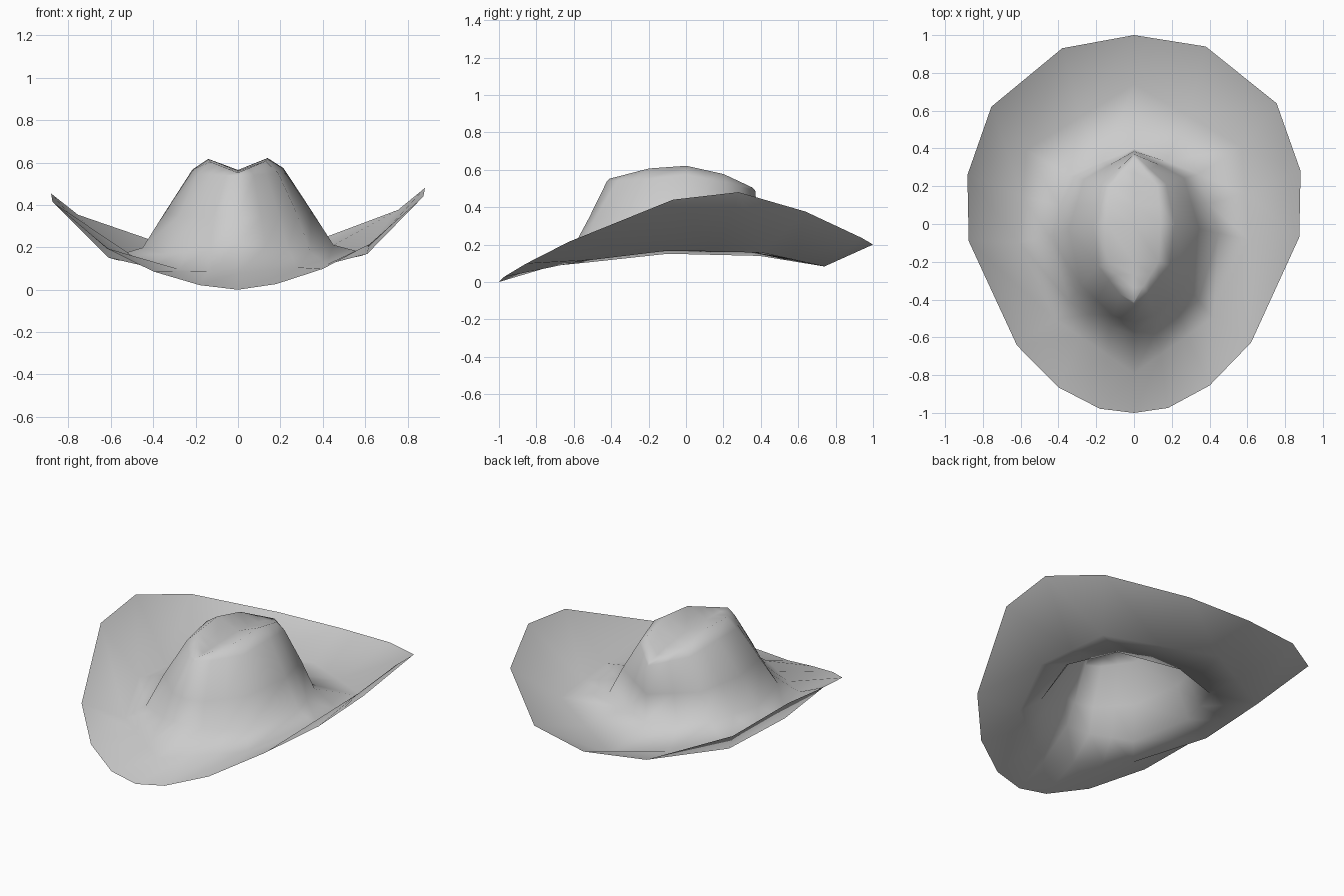
import bpy
import bmesh
from mathutils import Vector

cube = bpy.data.objects.get("Cube")
if cube:
    bpy.data.objects.remove(cube)

# Felt colour
felt = bpy.data.materials.new("grey_felt")
felt.use_nodes = True
colour = (0.6, 0.6, 0.6, 1)
felt.diffuse_color = colour
felt.node_tree.nodes["Principled BSDF"].inputs["Base Color"].default_value = colour


def fill(keys, steps=(1, 2, 1, 2, 2)):
    """Subdivide key points, front to back, into a nine point half ring."""
    points = [Vector(keys[0])]
    for a, b, count in zip(keys, keys[1:], steps):
        points += [Vector(a).lerp(Vector(b), i / count) for i in range(1, count + 1)]
    return points


def full_ring(half):
    """Mirror a half ring to the other side, with a slight lean and twist."""
    mirrored = [Vector((-p.x, p.y, p.z)) for p in half[-2:0:-1]]
    return [p + Vector((0, 0.012 * p.x, 0.015 * p.x)) for p in half + mirrored]


def build_sheet(name, halves):
    """Skin neighbouring rings with faces, from the outer ring inwards."""
    bm = bmesh.new()
    rings = [[bm.verts.new(p) for p in full_ring(half)] for half in halves]
    for outer, inner in zip(rings, rings[1:]):
        for i in range(len(outer)):
            j = (i + 1) % len(outer)
            bm.faces.new((outer[i], outer[j], inner[j], inner[i]))
    bmesh.ops.remove_doubles(bm, verts=bm.verts[:], dist=0.001)
    bmesh.ops.dissolve_degenerate(bm, edges=bm.edges[:], dist=0.0005)
    mesh = bpy.data.meshes.new(name)
    bm.to_mesh(mesh)
    bm.free()
    mesh.materials.append(felt)
    for face in mesh.polygons:
        face.use_smooth = True
    obj = bpy.data.objects.new(name, mesh)
    bpy.context.collection.objects.link(obj)
    return obj


# Brim edge, curled up at the sides
rim = [Vector(p) for p in (
    (0, -1, 0), (0.18, -0.976, 0.024), (0.4, -0.86, 0.092),
    (0.62, -0.635, 0.205), (0.875, -0.08, 0.427), (0.882, 0.27, 0.467),
    (0.755, 0.63, 0.365), (0.38, 0.935, 0.23), (0, 1, 0.2))]

# Lowest line of the brim
fold = fill([(0, -0.79, 0.078), (0.42, -0.5, 0.113), (0.61, -0.09, 0.16),
             (0.57, 0.4, 0.148), (0, 0.74, 0.083)], (3, 1, 2, 2))

# Foot of the crown
base = fill([(0, -0.585, 0.22), (0.13, -0.54, 0.2), (0.34, -0.41, 0.175),
             (0.45, -0.055, 0.205), (0.34, 0.26, 0.19), (0, 0.4, 0.15)])

# Middle of the crown wall
wall = fill([(0, -0.52, 0.34), (0.11, -0.485, 0.34), (0.28, -0.32, 0.35),
             (0.345, -0.03, 0.37), (0.265, 0.24, 0.35), (0, 0.385, 0.32)])

# Outer shoulder and pinched ridge of the crown
shoulder = fill([(0, -0.422, 0.54), (0.075, -0.37, 0.54), (0.19, -0.22, 0.547),
                 (0.215, 0, 0.57), (0.17, 0.21, 0.53), (0, 0.37, 0.49)])
ridge = fill([(0, -0.41, 0.552), (0.05, -0.33, 0.572), (0.13, -0.2, 0.605),
              (0.14, 0, 0.619), (0.125, 0.2, 0.575), (0, 0.355, 0.505)])

# Floor of the dent, closing the crown along the centre line
dent = fill([(0, -0.41, 0.552), (0, -0.2, 0.56), (0, 0, 0.565),
             (0, 0.2, 0.54), (0, 0.355, 0.505)], (3, 1, 2, 2))

build_sheet("hat", [rim, fold, base, wall, shoulder, ridge, dent])
